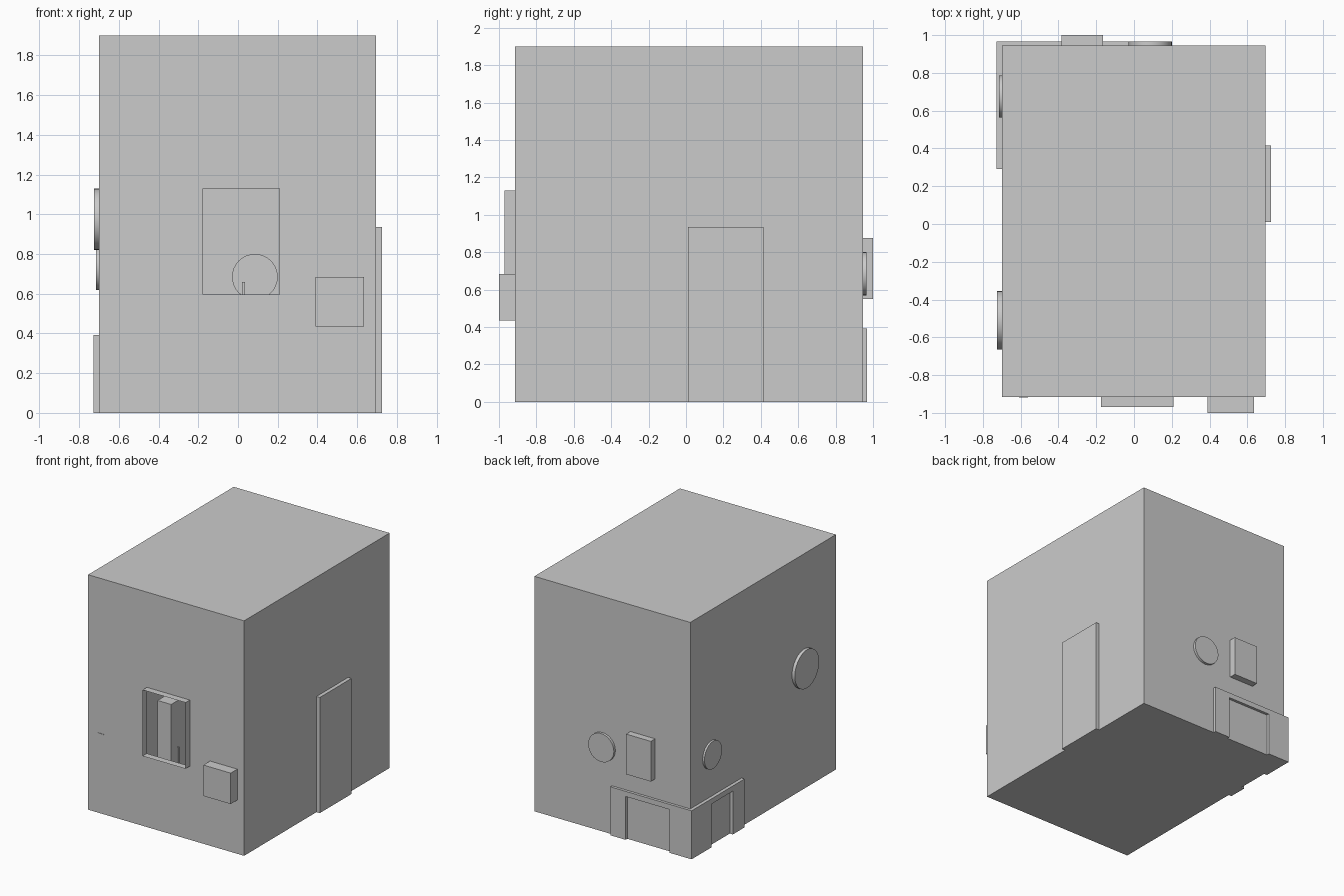
import bpy, bmesh, math

if "Cube" in bpy.data.objects:
    bpy.data.objects.remove(bpy.data.objects["Cube"])

X0, X1, Y0, Y1, H = -0.70, 0.695, -0.915, 0.945, 1.9


def finish(name, bm):
    me = bpy.data.meshes.new(name)
    bm.to_mesh(me)
    bm.free()
    ob = bpy.data.objects.new(name, me)
    bpy.context.collection.objects.link(ob)
    return ob


def box(name, x, y, z):
    bm = bmesh.new()
    bmesh.ops.create_cube(bm, size=1)
    for v in bm.verts:
        v.co = [(r[0] + r[1]) / 2 + c * (r[1] - r[0]) for r, c in zip((x, y, z), v.co)]
    return finish(name, bm)


def disc(name, loc, radius, depth, rot):
    bpy.ops.mesh.primitive_cylinder_add(vertices=32, radius=radius, depth=depth,
                                        location=loc, rotation=rot)
    ob = bpy.context.object
    ob.name = name
    bpy.ops.object.shade_smooth_by_angle()
    return ob


def extrude_profile(name, pts, to3d, a, b):
    bm = bmesh.new()
    f = bm.faces.new([bm.verts.new(to3d(u, v, a)) for u, v in pts])
    new = bmesh.ops.extrude_face_region(bm, geom=[f])["geom"]
    for v in new:
        if isinstance(v, bmesh.types.BMVert):
            i = pts_index(v, to3d, pts, a)
            v.co = to3d(*pts[i], b)
    bmesh.ops.recalc_face_normals(bm, faces=bm.faces)
    return finish(name, bm)


def pts_index(v, to3d, pts, a):
    return min(range(len(pts)),
               key=lambda i: sum((p - q) ** 2 for p, q in zip(v.co, to3d(*pts[i], a))))


def portal(lo, hi, a, b, top, inner_top):
    return [(lo, 0), (a, 0), (a, inner_top), (b, inner_top), (b, 0),
            (hi, 0), (hi, top), (lo, top)]


# hollow shell with an open window on the front
bm = bmesh.new()


def loop(x0, x1, z0, z1, y):
    return [bm.verts.new((x, y, z)) for x, z in ((x0, z0), (x1, z0), (x1, z1), (x0, z1))]


loops = [loop(X0, X1, 0, H, Y1), loop(X0, X1, 0, H, Y0),
         loop(-0.175, 0.21, 0.595, 1.13, Y0), loop(-0.175, 0.21, 0.595, 1.13, -0.97)]
bm.faces.new(loops[0][::-1])
for p, q in zip(loops, loops[1:]):
    for i in range(4):
        j = (i + 1) % 4
        bm.faces.new((p[i], p[j], q[j], q[i]))
bmesh.ops.recalc_face_normals(bm, faces=bm.faces)
finish("house_shell", bm)

# wall boxes and side door
box("front_wall_box", (0.39, 0.635), (-1.0, Y0), (0.435, 0.685))
box("back_wall_box", (-0.385, -0.165), (Y1, 1.0), (0.55, 0.875))
box("right_door", (X1, 0.725), (0.01, 0.415), (0, 0.935))
box("front_sliver", (-0.61, -0.56), (Y0 - 0.003, Y0), (0.643, 0.647))

# round wall plates
side, back = (0, math.pi / 2, 0), (math.pi / 2, 0, 0)
disc("left_large_disc", (-0.7125, -0.51, 0.975), 0.155, 0.025, side)
disc("left_small_disc", (-0.7075, 0.675, 0.73), 0.112, 0.017, side)
disc("back_disc", (0.085, 0.95, 0.685), 0.115, 0.03, back)

# corner door surrounds
extrude_profile("back_door_surround", portal(-0.725, 0.0, -0.53, -0.137, 0.392, 0.35),
                lambda u, v, d: (u, d, v), Y1, 0.967)
extrude_profile("left_door_surround", portal(0.29, 0.967, 0.44, 0.71, 0.392, 0.35),
                lambda u, v, d: (d, u, v), X0, -0.727)

# furniture glimpsed through the window
box("inner_cabinet", (-0.30, -0.178), (-0.6, -0.3), (0, 0.87))
box("inner_post", (0.02, 0.034), (-0.81, -0.796), (0, 0.66))
